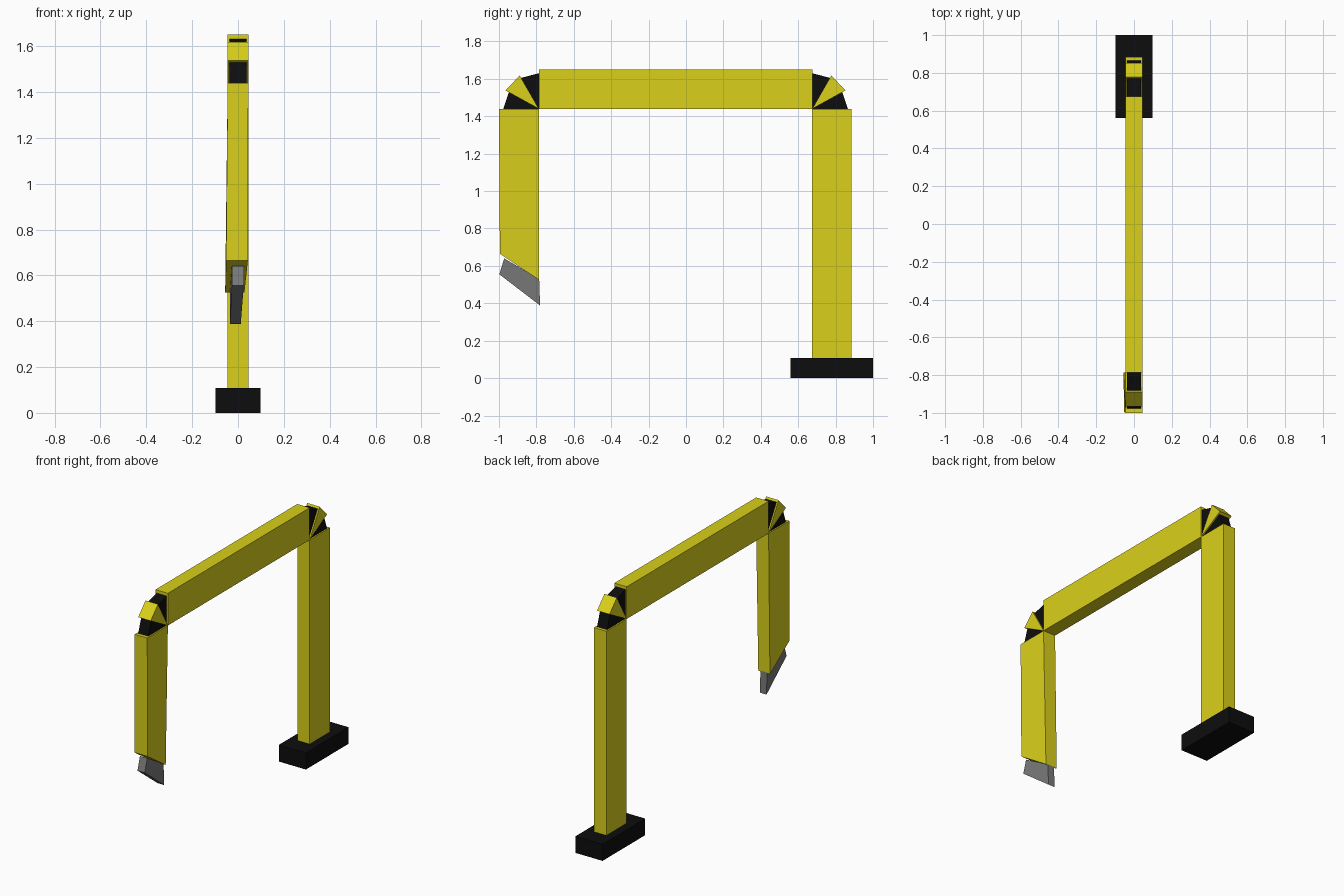
import bpy, bmesh

if "Cube" in bpy.data.objects:
    bpy.data.objects.remove(bpy.data.objects["Cube"])

def material(name, rgb):
    m = bpy.data.materials.new(name)
    m.diffuse_color = (*rgb, 1)
    m.use_nodes = True
    m.node_tree.nodes["Principled BSDF"].inputs["Base Color"].default_value = m.diffuse_color
    return m

YELLOW = material("yellow", (0.70, 0.63, 0.01))
BLACK = material("black", (0.004, 0.004, 0.004))
STEEL = material("dark_grey", (0.19, 0.19, 0.19))

def prism(name, profile, mat, lo=-0.045, hi=0.045):
    """Extrude a (y, z) profile along x; a point may carry its own x range."""
    bm = bmesh.new()
    a, b = [], []
    for p in profile:
        x0, x1 = p[2:] if len(p) == 4 else (lo, hi)
        a.append(bm.verts.new((x0, p[0], p[1])))
        b.append(bm.verts.new((x1, p[0], p[1])))
    n = len(profile)
    bm.faces.new(a)
    bm.faces.new(b[::-1])
    for i in range(n):
        j = (i + 1) % n
        bm.faces.new((a[i], b[i], b[j], a[j]))
    bmesh.ops.recalc_face_normals(bm, faces=bm.faces[:])
    me = bpy.data.meshes.new(name)
    bm.to_mesh(me)
    bm.free()
    me.materials.append(mat)
    ob = bpy.data.objects.new(name, me)
    bpy.context.collection.objects.link(ob)
    return ob

def rect(y0, y1, z0, z1):
    return [(y0, z0), (y1, z0), (y1, z1), (y0, z1)]

# Foot, post and boom
prism("base_block", rect(0.56, 1.0, 0, 0.108), BLACK, -0.098, 0.098)
prism("upright_post", rect(0.675, 0.885, 0.108, 1.44), YELLOW)
prism("boom", rect(-0.787, 0.675, 1.44, 1.65), YELLOW)

# Elbow joints: a black fan with a wider yellow wedge through its middle
def elbow(name, y, side):
    fan = [(0, 0), (0, 0.19), (0.095, 0.165), (0.16, 0.09), (0.19, 0)]
    wedge = [(0, 0), (0.102, 0.178), (0.178, 0.098)]
    place = lambda pts: [(y + side * u, 1.44 + v) for u, v in pts]
    prism(name + "_fan", place(fan), BLACK, -0.036, 0.036)
    prism(name + "_wedge", place(wedge), YELLOW)

elbow("rear_elbow", 0.675, 1)
elbow("front_elbow", -0.787, -1)

# Hanging arm, slanted and slightly twisted at its lower end
prism("hanging_arm", [(-1.0, 1.44), (-0.787, 1.44),
                      (-0.785, 0.525, -0.056, 0.028),
                      (-0.995, 0.665, -0.052, 0.043)], YELLOW)

# Grey tip under the arm
prism("arm_tip", [(-0.972, 0.64, -0.027, 0.026), (-0.785, 0.53, -0.035, 0.013),
                  (-0.78, 0.388, -0.035, 0.012),
                  (-0.998, 0.555, -0.027, 0.025)], STEEL)
